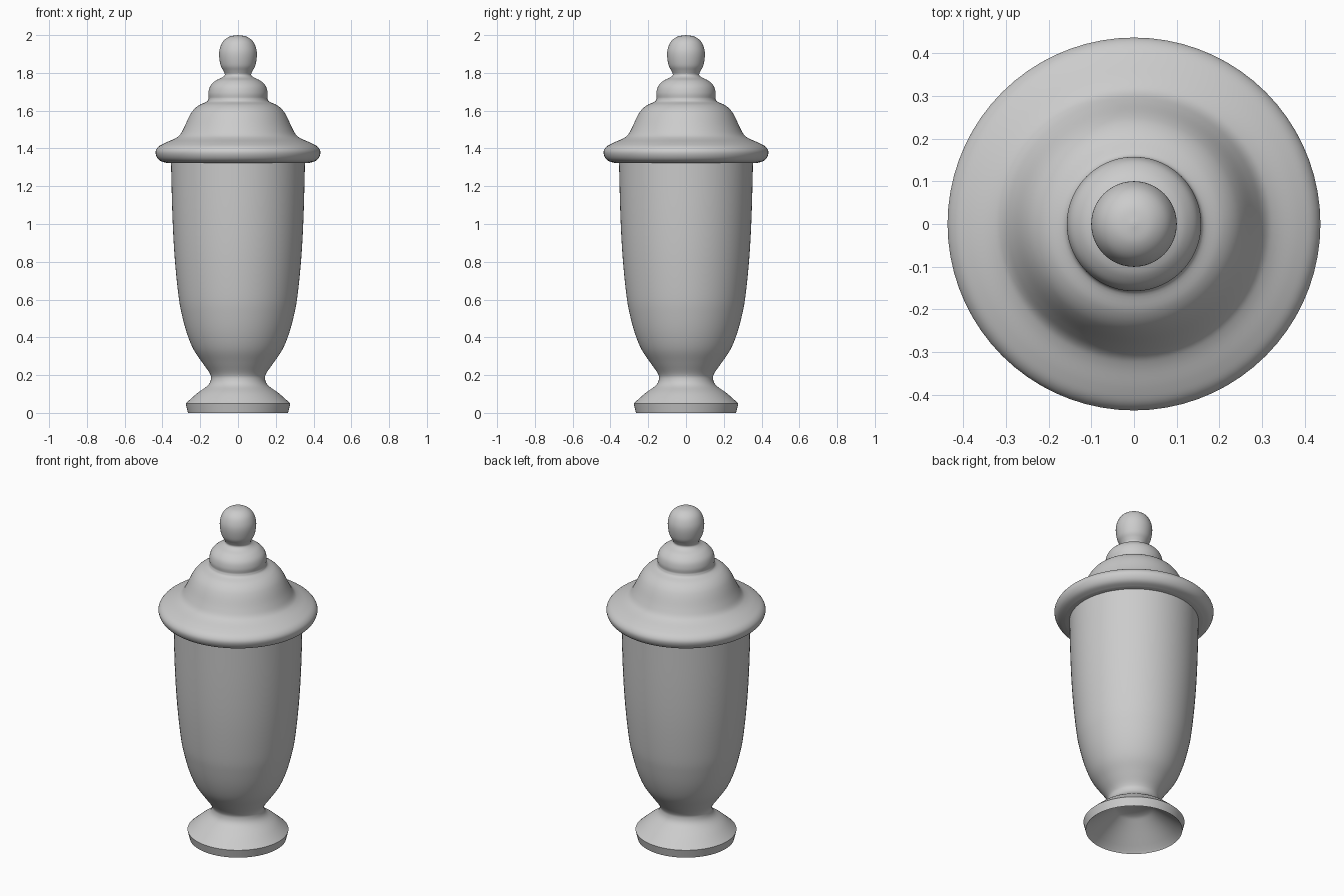
import bpy, bmesh, math
from mathutils import Vector

if "Cube" in bpy.data.objects:
    bpy.data.objects.remove(bpy.data.objects["Cube"])

SEGMENTS = 72


def curve(points, steps=5):
    """Smooth Catmull-Rom run through (radius, height) points."""
    p = [Vector((r, 0, z)) for r, z in points]
    p = [2 * p[0] - p[1]] + p + [2 * p[-1] - p[-2]]
    out = []
    for a, b, c, d in zip(p, p[1:], p[2:], p[3:]):
        for i in range(steps):
            t = i / steps
            v = 0.5 * (2 * b + (c - a) * t + (2 * a - 5 * b + 4 * c - d) * t**2
                       + (3 * b - a - 3 * c + d) * t**3)
            v.x = max(v.x, 0)
            out.append(v)
    return out + [p[-2]]


def lathe(name, runs):
    """Spin smooth profile runs, joined end to end, around the z axis."""
    profile = [v for run in runs for v in curve(run)]
    bm = bmesh.new()
    verts = [bm.verts.new(v) for v in profile]
    edges = [bm.edges.new(pair) for pair in zip(verts, verts[1:])]
    bmesh.ops.spin(bm, geom=verts + edges, cent=(0, 0, 0), axis=(0, 0, 1),
                   angle=math.tau, steps=SEGMENTS, use_duplicate=False)
    bmesh.ops.remove_doubles(bm, verts=bm.verts, dist=0.0003)
    bmesh.ops.dissolve_degenerate(bm, edges=bm.edges, dist=0.0001)
    bmesh.ops.recalc_face_normals(bm, faces=bm.faces)
    mesh = bpy.data.meshes.new(name)
    bm.to_mesh(mesh)
    bm.free()
    obj = bpy.data.objects.new(name, mesh)
    bpy.context.collection.objects.link(obj)
    bpy.context.view_layer.objects.active = obj
    obj.select_set(True)
    bpy.ops.object.shade_smooth_by_angle(angle=math.radians(35))
    obj.select_set(False)
    return obj


# Jar: hollow underside, foot edge, flared foot into tall bowl, closed top
lathe("jar", [
    [(0, 0.15), (0.08, 0.14), (0.13, 0.11), (0.255, 0.01)],
    [(0.255, 0.01), (0.265, 0)],
    [(0.265, 0), (0.277, 0.05)],
    [(0.277, 0.05), (0.215, 0.105), (0.16, 0.145), (0.143, 0.18), (0.15, 0.21),
     (0.188, 0.265), (0.235, 0.335), (0.27, 0.42), (0.297, 0.52), (0.315, 0.62),
     (0.335, 0.82), (0.347, 1.04), (0.355, 1.34)],
    [(0.355, 1.34), (0, 1.34)],
])

# Lid: flat underside, rolled rim, dome, stepped collar and ball knob
lathe("lid", [
    [(0, 1.322), (0.375, 1.322)],
    [(0.375, 1.322), (0.412, 1.335), (0.431, 1.357), (0.436, 1.385),
     (0.42, 1.41), (0.385, 1.43), (0.335, 1.452), (0.308, 1.472), (0.286, 1.51),
     (0.258, 1.57), (0.235, 1.605), (0.205, 1.63), (0.165, 1.648), (0.155, 1.665)],
    [(0.155, 1.665), (0.157, 1.695), (0.147, 1.73), (0.12, 1.758), (0.085, 1.775),
     (0.07, 1.79), (0.077, 1.81), (0.092, 1.84), (0.1, 1.89), (0.096, 1.93),
     (0.078, 1.968), (0.045, 1.992), (0, 2.0)],
])
